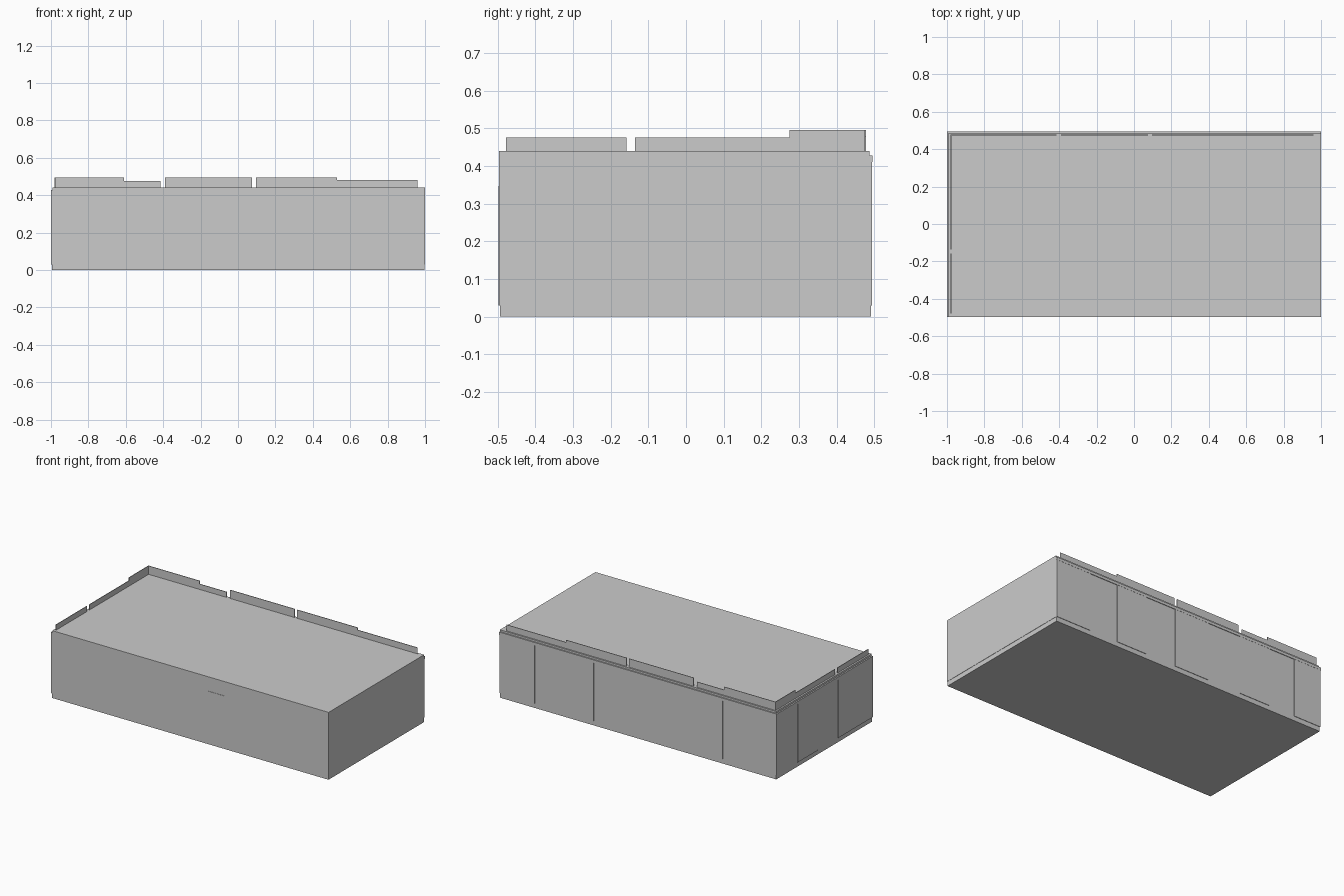
import bpy


def box(name, x0, x1, y0, y1, z0, z1):
    """Axis-aligned box given by its limits."""
    bpy.ops.mesh.primitive_cube_add(size=1)
    o = bpy.context.object
    o.name = name
    o.location = ((x0 + x1) / 2, (y0 + y1) / 2, (z0 + z1) / 2)
    o.scale = (x1 - x0, y1 - y0, z1 - z0)
    bpy.ops.object.transform_apply(location=True, rotation=True, scale=True)
    return o


# Main building volume with flat roof, standing on a slightly recessed plinth
box("plinth", -0.994, 0.998, -0.494, 0.491, 0, 0.03)
box("building_core", -0.991, 1.0, -0.496, 0.487, 0.03, 0.44)

# Cornice ledges along the two shop fronts (back and left)
box("back_cornice", -1.0, 1.0, 0.487, 0.495, 0.41, 0.428)
box("left_cornice", -1.0, -0.991, -0.496, 0.487, 0.41, 0.428)

# Shop front bays, alternating a little in depth
back_edges = [-0.997, -0.80, -0.61, -0.39, -0.15, 0.10, 0.32, 0.54, 0.745, 0.998]
for i, (a, b) in enumerate(zip(back_edges, back_edges[1:])):
    depth = 0.494 if i % 2 == 0 else 0.491
    box("back_shop_bay", a, b, 0.487, depth, 0.03, 0.41)

left_edges = [-0.495, -0.14, 0.07, 0.275, 0.487]
for i, (a, b) in enumerate(zip(left_edges, left_edges[1:])):
    depth = -0.999 if i % 2 == 0 else -0.996
    box("left_shop_bay", depth, -0.991, a, b, 0.03, 0.41)

# Sign boards standing on the roof edge: start, end, top
back_signs = [(-0.98, -0.61, 0.495), (-0.61, -0.415, 0.475), (-0.39, 0.075, 0.495),
              (0.095, 0.53, 0.495), (0.53, 0.96, 0.48)]
for a, b, top in back_signs:
    box("back_sign_board", a, b, 0.474, 0.478, 0.44, top)

left_signs = [(-0.478, -0.158, 0.475), (-0.136, 0.07, 0.475),
              (0.07, 0.275, 0.475), (0.275, 0.474, 0.495)]
for a, b, top in left_signs:
    box("left_sign_board", -0.98, -0.976, a, b, 0.44, top)

# Service door on the plain front wall
box("service_door", 0.13, 0.25, -0.498, -0.496, 0.03, 0.347)
